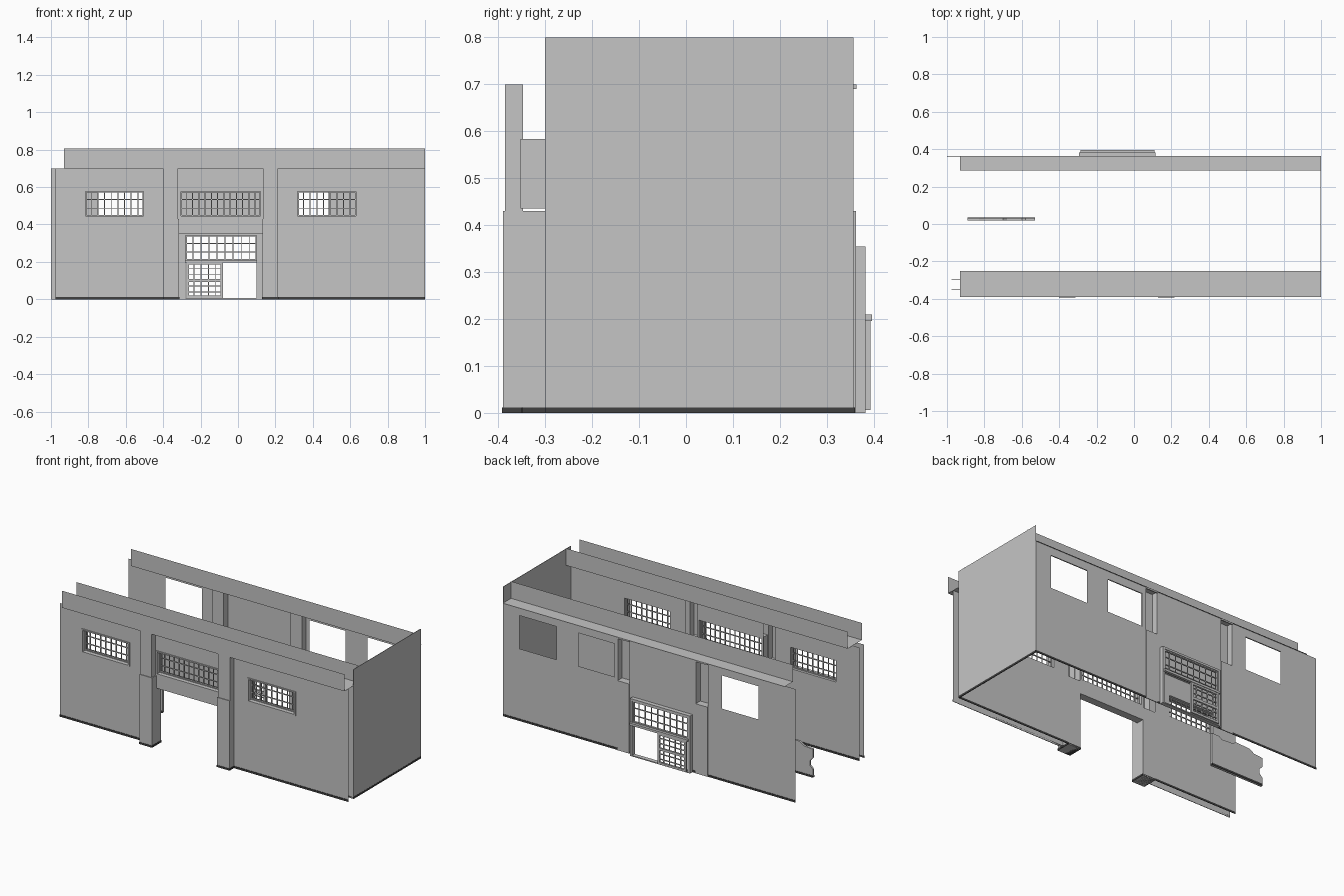
import bpy, bmesh

cube = bpy.data.objects.get("Cube")
if cube:
    bpy.data.objects.remove(cube, do_unlink=True)


def material(name, rgb):
    m = bpy.data.materials.new(name)
    m.use_nodes = True
    m.diffuse_color = (*rgb, 1)
    m.node_tree.nodes["Principled BSDF"].inputs["Base Color"].default_value = (*rgb, 1)
    return m


GREY = material("wall grey", (0.56, 0.56, 0.56))
DARK = material("base dark grey", (0.05, 0.05, 0.05))


def finish(name, bm, mat=GREY):
    mesh = bpy.data.meshes.new(name)
    bm.to_mesh(mesh)
    bm.free()
    mesh.materials.append(mat)
    obj = bpy.data.objects.new(name, mesh)
    bpy.context.collection.objects.link(obj)
    return obj


def add_box(bm, x0, x1, y0, y1, z0, z1):
    verts = bmesh.ops.create_cube(bm, size=1)["verts"]
    for v in verts:
        v.co = (x1 if v.co.x > 0 else x0, y1 if v.co.y > 0 else y0, z1 if v.co.z > 0 else z0)


def boxes(name, dims, mat=GREY):
    bm = bmesh.new()
    for d in dims:
        add_box(bm, *d)
    return finish(name, bm, mat)


def add_quad(bm, *points):
    bm.faces.new([bm.verts.new(p) for p in points])


def sheet(name, x0, x1, y, z0, z1, holes, outward):
    """Thin upright wall with rectangular holes (xa, xb, za, zb)."""
    bm = bmesh.new()
    xs = sorted({x0, x1, *[h[0] for h in holes], *[h[1] for h in holes]})
    zs = sorted({z0, z1, *[h[2] for h in holes], *[h[3] for h in holes]})
    for xa, xb in zip(xs, xs[1:]):
        for za, zb in zip(zs, zs[1:]):
            cx, cz = (xa + xb) / 2, (za + zb) / 2
            if any(h[0] < cx < h[1] and h[2] < cz < h[3] for h in holes):
                continue
            p = [(xa, y, za), (xb, y, za), (xb, y, zb), (xa, y, zb)]
            add_quad(bm, *(p if outward < 0 else p[::-1]))
    bmesh.ops.remove_doubles(bm, verts=bm.verts, dist=1e-5)
    return finish(name, bm)


def extrude_profile(name, points, x0, x1):
    """Sweep an open (y, z) profile along x."""
    bm = bmesh.new()
    for (ya, za), (yb, zb) in zip(points, points[1:]):
        add_quad(bm, (x0, ya, za), (x1, ya, za), (x1, yb, zb), (x0, yb, zb))
    bmesh.ops.remove_doubles(bm, verts=bm.verts, dist=1e-5)
    return finish(name, bm)


def grille(name, x0, x1, z0, z1, y, cols, rows, rim=0.01, bar=0.005, depth=0.006):
    """Glazing bars inside a rim."""
    dims = [(x0, x0 + rim, y - depth, y + depth, z0, z1), (x1 - rim, x1, y - depth, y + depth, z0, z1),
            (x0, x1, y - depth, y + depth, z0, z0 + rim), (x0, x1, y - depth, y + depth, z1 - rim, z1)]
    for i in range(1, cols):
        x = x0 + (x1 - x0) * i / cols
        dims.append((x - bar / 2, x + bar / 2, y - depth / 2, y + depth / 2, z0, z1))
    for i in range(1, rows):
        z = z0 + (z1 - z0) * i / rows
        dims.append((x0, x1, y - depth / 2, y + depth / 2, z - bar / 2, z + bar / 2))
    return boxes(name, dims)


FRONT, INNER, BACK, TOP = -0.347, -0.3, 0.357, 0.7
LEFT_END = -0.975
PILLARS = {"right": (-0.4, -0.32), "left": (0.135, 0.215)}
STEP = 0.43
WINDOWS = {"right": (-0.82, -0.5, 9), "middle": (-0.31, 0.125, 13), "left": (0.315, 0.635, 9)}
WIN_Z = (0.44, 0.58)
DOOR = (-0.315, 0.13, 0, 0.355)
slots = [(a, b, STEP, TOP) for a, b in PILLARS.values()]

# Front wall, two skins
front_holes = [(a, b, *WIN_Z) for a, b, n in WINDOWS.values()] + [DOOR] + slots
sheet("front_wall_outer", LEFT_END, 1, FRONT, 0, TOP, front_holes, -1)
sheet("front_wall_inner", LEFT_END, 1, INNER, 0, TOP, front_holes, 1)
boxes("front_door_lintel", [(DOOR[0], DOOR[1], FRONT, INNER, 0.351, 0.356)])

# Front windows with deep reveals and bars
for side, (a, b, n) in WINDOWS.items():
    t = 0.004
    za, zb = WIN_Z
    boxes(side + "_window_reveal", [
        (a - t, a + t, FRONT - 0.006, INNER, za - t, zb + t), (b - t, b + t, FRONT - 0.006, INNER, za - t, zb + t),
        (a, b, FRONT - 0.006, INNER, za - t, za + t), (a, b, FRONT - 0.006, INNER, zb - t, zb + t)])
    grille(side + "_window_bars", a, b, za, zb, -0.322, n, 3)

# Pillars: solid below the step, hollow shell above; matching recess in the back wall
for side, (a, b) in PILLARS.items():
    lower = (a, -0.315) if side == "right" else (0.13, b)
    boxes(side + "_front_pillar_lower", [(*lower, -0.39, INNER, 0, STEP)])
    boxes(side + "_pillar_base", [(lower[0] - 0.002, lower[1] + 0.002, -0.392, INNER, 0, 0.012)], DARK)
    for part, y0, y1 in (("front_pillar_upper", FRONT, -0.386), ("back_recess", BACK, BACK - 0.04)):
        bm = bmesh.new()
        add_quad(bm, (a, y1, STEP), (b, y1, STEP), (b, y1, TOP), (a, y1, TOP))
        for x in (a, b):
            add_quad(bm, (x, y0, STEP), (x, y1, STEP), (x, y1, TOP), (x, y0, TOP))
        for z in (STEP, TOP):
            add_quad(bm, (a, y0, z), (b, y0, z), (b, y1, z), (a, y1, z))
        finish(side + "_" + part, bm)
    boxes(side + "_back_pilaster", [(a, b, BACK, 0.362, 0, STEP), (a, b, BACK, 0.363, 0.69, TOP)])

# Back wall with open windows and a doorway
back_windows = [(-0.745, -0.495, 0.445, 0.65), (0.24, 0.485, 0.445, 0.65), (0.635, 0.89, 0.445, 0.65)]
back_door = (-0.295, 0.115, 0, 0.355)
sheet("back_wall", -1, 1, BACK, 0, TOP, back_windows + [back_door] + slots, 1)

# End wall
boxes("left_end_wall", [(0.997, 1, INNER, BACK, 0, 0.8)])

# Roof gutters
extrude_profile("front_gutter", [(-0.39, 0.805), (-0.39, TOP), (-0.25, TOP), (-0.25, 0.805)], -0.93, 1)
extrude_profile("back_gutter", [(0.364, TOP), (0.285, TOP), (0.285, 0.805)], -0.93, 1)

# Back door: frame, upper glazing, rail and one glazed leaf
xa, xb, _, zt = back_door
boxes("back_door_frame", [(xa, xa + 0.015, BACK, 0.383, 0, zt), (xb - 0.015, xb, BACK, 0.383, 0, zt),
                          (xa, xb, BACK, 0.383, zt - 0.013, zt), (xa, xb, BACK, 0.383, 0, 0.006)])
grille("back_door_upper_bars", xa + 0.012, xb - 0.012, 0.205, 0.345, 0.373, 9, 3)
boxes("back_door_rail", [(xa + 0.01, xb - 0.005, 0.38, 0.396, 0.196, 0.21)])
grille("back_door_leaf", -0.275, -0.08, 0.006, 0.198, 0.387, 5, 6, rim=0.013)
boxes("back_door_leaf_rail", [(-0.275, -0.08, 0.382, 0.393, 0.093, 0.108)])

# Dark base strips along the walls
boxes("wall_base_strips", [
    (LEFT_END, PILLARS["right"][0], FRONT - 0.003, FRONT, 0, 0.012), (PILLARS["left"][1], 1, FRONT - 0.003, FRONT, 0, 0.012),
    (LEFT_END, PILLARS["right"][0], INNER, INNER + 0.003, 0, 0.012), (PILLARS["left"][1], 1, INNER, INNER + 0.003, 0, 0.012),
    (-1, xa, BACK, BACK + 0.003, 0, 0.012), (xb, 1, BACK, BACK + 0.003, 0, 0.012),
    (0.996, 1.001, INNER, BACK, 0, 0.012)], DARK)

# Broken piece of inner wall
outline = [(-0.89, 0), (-0.53, 0), (-0.53, 0.2), (-0.58, 0.2), (-0.6, 0.185), (-0.68, 0.19), (-0.7, 0.205),
           (-0.8, 0.2), (-0.83, 0.18), (-0.89, 0.175), (-0.89, 0.12), (-0.87, 0.1), (-0.87, 0.07), (-0.89, 0.05)]
bm = bmesh.new()
face = bm.faces.new([bm.verts.new((x, 0.02, z)) for x, z in outline])
top = bmesh.ops.extrude_face_region(bm, geom=[face])["geom"]
bmesh.ops.translate(bm, vec=(0, 0.012, 0), verts=[g for g in top if isinstance(g, bmesh.types.BMVert)])
bmesh.ops.recalc_face_normals(bm, faces=bm.faces)
finish("broken_wall_piece", bm)
boxes("broken_wall_base", [(-0.89, -0.53, 0.018, 0.034, 0, 0.012)], DARK)
